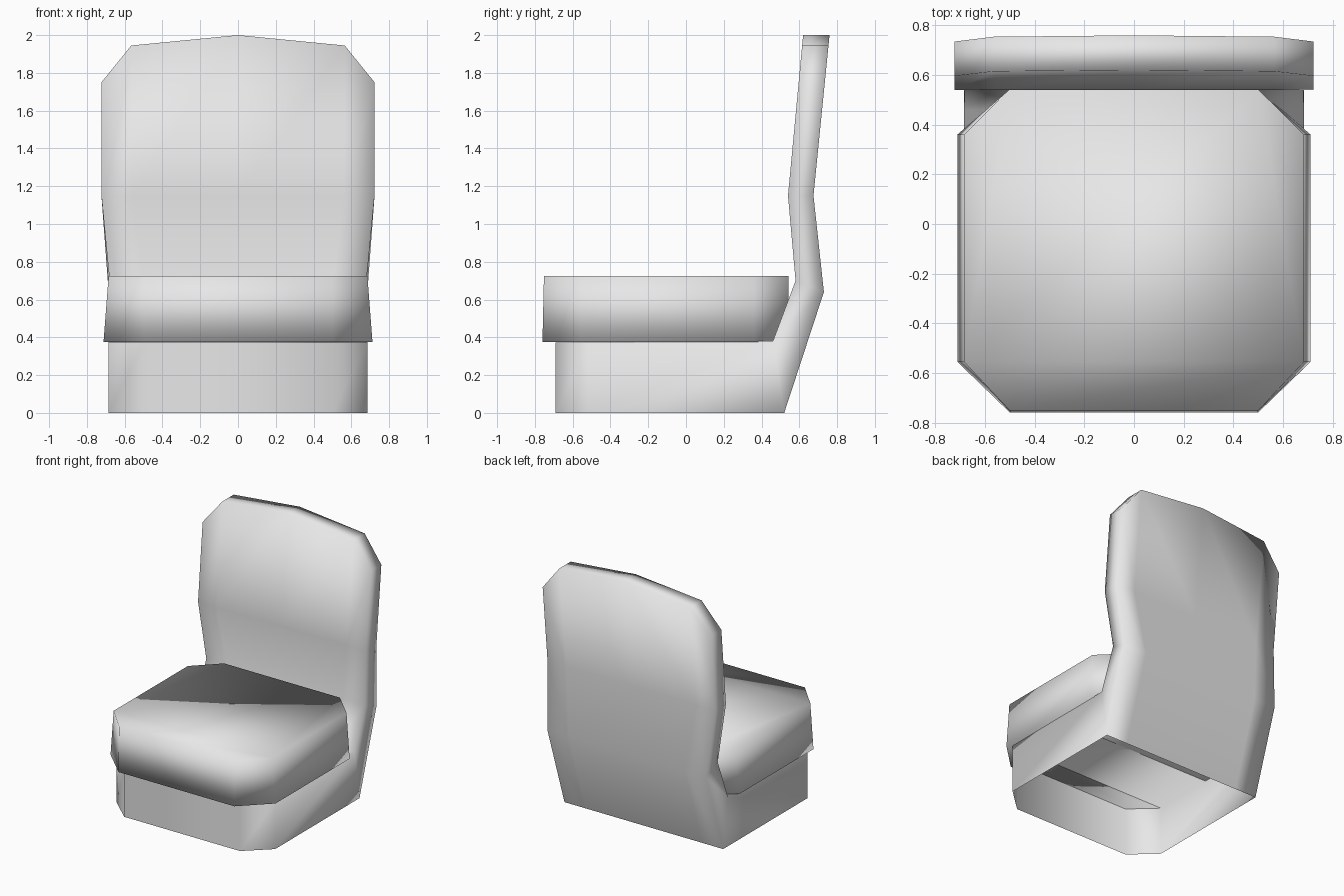
import bpy
import bmesh

cube = bpy.data.objects.get("Cube")
if cube:
    bpy.data.objects.remove(cube, do_unlink=True)

grey = bpy.data.materials.new("light_grey")
grey.use_nodes = True
grey.diffuse_color = (0.8, 0.8, 0.8, 1)
grey.node_tree.nodes["Principled BSDF"].inputs["Base Color"].default_value = (0.8, 0.8, 0.8, 1)


def row(bm, half):
    """Add a row of vertices from right to left, mirrored about x = 0."""
    right = [(-x, y, z) for x, y, z in half]
    left = [p for p in reversed(half) if p[0] > 0]
    return [bm.verts.new(p) for p in right + left]


def bridge(bm, a, b):
    """Join two equal rows of vertices with quads."""
    for i in range(len(a) - 1):
        bm.faces.new((a[i], a[i + 1], b[i + 1], b[i]))


def finish(bm, name):
    bmesh.ops.recalc_face_normals(bm, faces=bm.faces)
    mesh = bpy.data.meshes.new(name)
    bm.to_mesh(mesh)
    bm.free()
    mesh.materials.append(grey)
    mesh.shade_smooth()
    obj = bpy.data.objects.new(name, mesh)
    bpy.context.collection.objects.link(obj)


def back_row(bm, width, inner, y, z):
    return row(bm, [(width, y, z), (inner, y, z), (0, y, z)])


def top_row(bm, y_low, y_high):
    """Arched top row lying on the leaning upper panel."""
    lean = lambda z: y_low + (y_high - y_low) * (z - 1.15) / 0.85
    return row(bm, [(x, lean(z), z) for x, z in ((0.723, 1.75), (0.565, 1.945), (0, 2.0))])


# Base and backrest: one shell, open underneath
bm = bmesh.new()
front = [back_row(bm, 0.685, 0.5, 0.46, 0.38),
         back_row(bm, 0.68, 0.5, 0.58, 0.70),
         back_row(bm, 0.723, 0.56, 0.54, 1.15),
         top_row(bm, 0.54, 0.62)]
rear = [back_row(bm, 0.685, 0.5, 0.52, 0),
        back_row(bm, 0.685, 0.5, 0.73, 0.64),
        back_row(bm, 0.723, 0.56, 0.675, 1.15),
        top_row(bm, 0.675, 0.76)]
for panel in (front, rear):
    for a, b in zip(panel, panel[1:]):
        bridge(bm, a, b)
bridge(bm, front[-1], rear[-1])
for end in (0, -1):
    bridge(bm, [r[end] for r in front], [r[end] for r in rear])

# Base walls with cut front corners, and the seat deck behind them
walls = [row(bm, [(0.685, -0.52, z), (0.5, -0.69, z)]) for z in (0, 0.372)]
bridge(bm, walls[0], walls[1])
for end in (0, -1):
    bm.faces.new((walls[0][end], walls[1][end], front[0][end], rear[0][end]))
bm.faces.new([walls[1][0], walls[1][-1]] + front[0][::-1])
finish(bm, "base_and_backrest")

# Cushion: tapered block with four cut corners
bm = bmesh.new()
rings = []
for width, nose, z in ((0.712, -0.76, 0.376), (0.685, -0.752, 0.726)):
    rows = [row(bm, [(x, y, z)]) for x, y in
            ((0.5, nose), (width, -0.555), (width, 0.36), (0.5, 0.543))]
    rings.append([r[0] for r in rows] + [r[1] for r in reversed(rows)])
    # Cap: front strip, centre panel and side triangles
    bridge(bm, rows[0], rows[1])
    bridge(bm, rows[1], rows[3])
    for side in (0, 1):
        bm.faces.new([rows[i][side] for i in (1, 2, 3)])
bridge(bm, rings[0] + rings[0][:1], rings[1] + rings[1][:1])
finish(bm, "seat_cushion")
